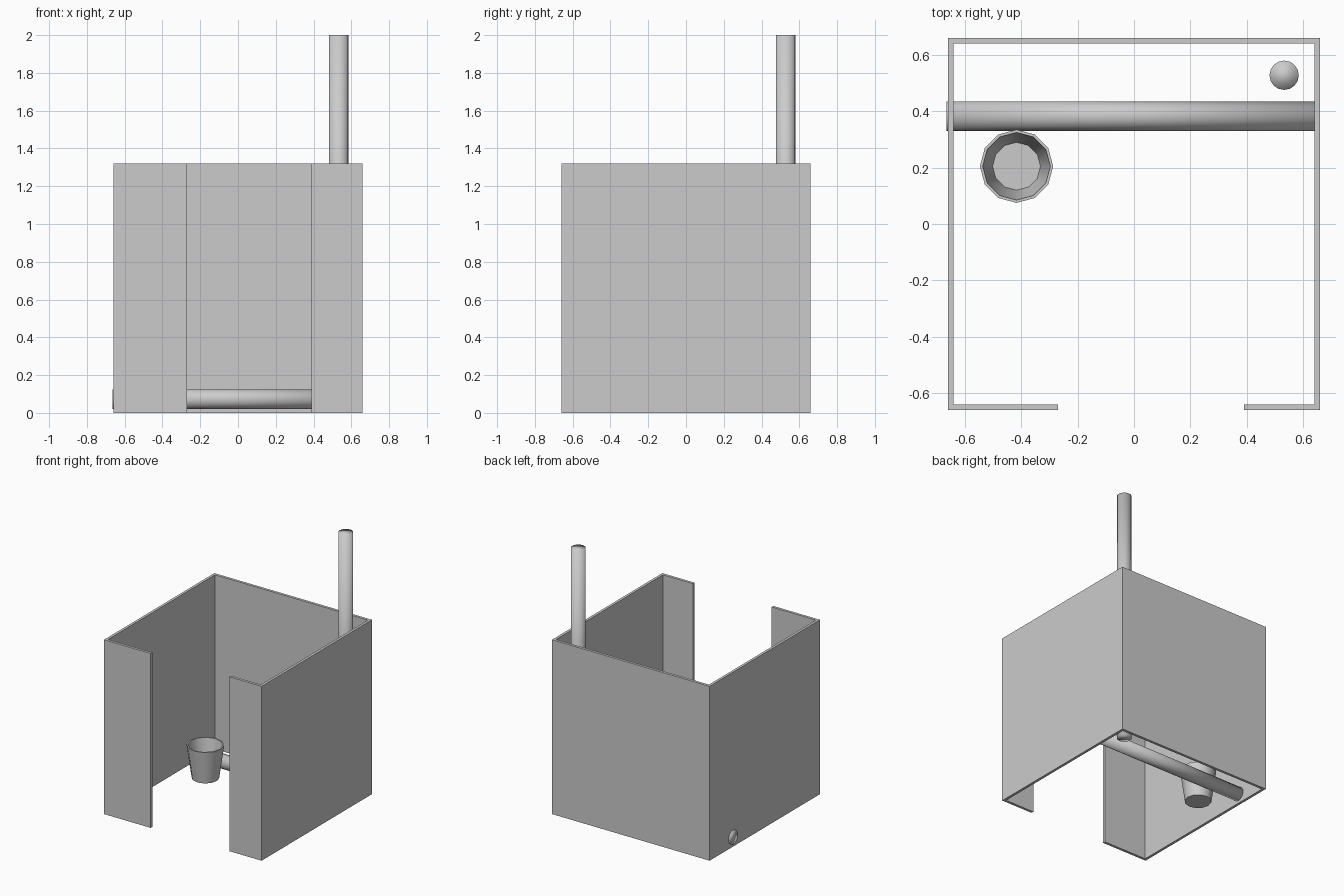
import bpy
import bmesh
import math
from mathutils import Matrix, Vector

cube = bpy.data.objects.get("Cube")
if cube:
    bpy.data.objects.remove(cube, do_unlink=True)

# One plain grey for the whole model
GREY = (0.6, 0.6, 0.6, 1)
grey = bpy.data.materials.new("plain_grey")
grey.use_nodes = True
grey.diffuse_color = GREY
grey.node_tree.nodes["Principled BSDF"].inputs["Base Color"].default_value = GREY


def finish(name, bm, smooth=False):
    bmesh.ops.recalc_face_normals(bm, faces=bm.faces)
    for face in bm.faces:
        face.smooth = smooth
    mesh = bpy.data.meshes.new(name)
    bm.to_mesh(mesh)
    bm.free()
    mesh.materials.append(grey)
    obj = bpy.data.objects.new(name, mesh)
    bpy.context.collection.objects.link(obj)
    return obj


def rod(name, start, end, radius, sides=16):
    """Capped cylinder between two points, softly shaded over its ends."""
    start, end = Vector(start), Vector(end)
    axis = end - start
    turn = axis.to_track_quat('Z', 'Y').to_matrix().to_4x4()
    bm = bmesh.new()
    bmesh.ops.create_cone(bm, cap_ends=True, segments=sides, radius1=radius,
                          radius2=radius, depth=axis.length,
                          matrix=Matrix.Translation((start + end) / 2) @ turn)
    return finish(name, bm, smooth=True)


# Open-topped enclosure: C-shaped plan with a doorway at the front
HALF, THICK, HEIGHT = 0.66, 0.02, 1.32
DOOR_A, DOOR_B = -0.27, 0.39
inner = HALF - THICK
plan = [(DOOR_A, -HALF), (-HALF, -HALF), (-HALF, HALF), (HALF, HALF),
        (HALF, -HALF), (DOOR_B, -HALF), (DOOR_B, -inner), (inner, -inner),
        (inner, inner), (-inner, inner), (-inner, -inner), (DOOR_A, -inner)]
bm = bmesh.new()
base = bm.faces.new([bm.verts.new((x, y, 0)) for x, y in plan])
raised = bmesh.ops.extrude_face_region(bm, geom=[base], use_keep_orig=True)
top_verts = [v for v in raised["geom"] if isinstance(v, bmesh.types.BMVert)]
bmesh.ops.translate(bm, verts=top_verts, vec=(0, 0, HEIGHT))
finish("enclosure_walls", bm)

# Upright post in the back corner and low pipe along the back
rod("upright_post", (0.533, 0.528, 0.03), (0.533, 0.528, 2), 0.052)
rod("floor_pipe", (-0.665, 0.383, 0.073), (0.65, 0.383, 0.073), 0.052)

# Tapered bucket, turned from a thin-walled profile
profile = [(0, 0.01), (0.095, 0.01), (0.13, 0.26), (0.12, 0.26),
           (0.085, 0.03), (0, 0.03)]
bm = bmesh.new()
points = [bm.verts.new((r, 0, z)) for r, z in profile]
edges = [bm.edges.new(pair) for pair in zip(points, points[1:])]
bmesh.ops.spin(bm, geom=points + edges, cent=(0, 0, 0), axis=(0, 0, 1),
               angle=math.tau, steps=12)
bmesh.ops.remove_doubles(bm, verts=bm.verts, dist=0.0005)
bucket = finish("bucket", bm, smooth=True)
bucket.location = (-0.417, 0.205, 0)
bpy.context.view_layer.objects.active = bucket
bucket.select_set(True)
bpy.ops.object.shade_smooth_by_angle(angle=math.radians(40))
